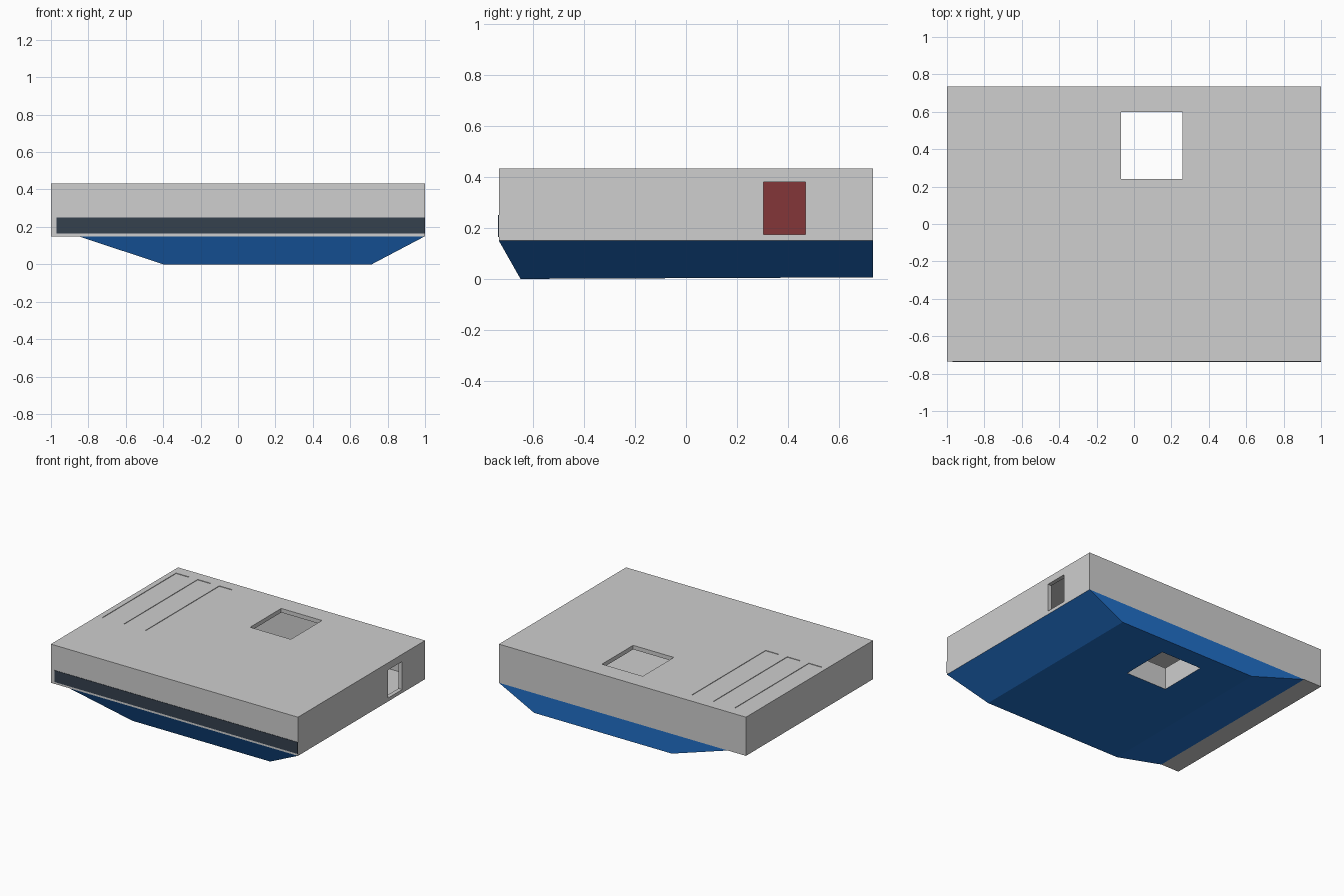
import bpy, bmesh

if "Cube" in bpy.data.objects:
    bpy.data.objects.remove(bpy.data.objects["Cube"])


def material(name, rgb):
    m = bpy.data.materials.new(name)
    m.diffuse_color = (*rgb, 1)
    m.use_nodes = True
    m.node_tree.nodes["Principled BSDF"].inputs["Base Color"].default_value = m.diffuse_color
    return m


GREY = material("light grey", (0.62, 0.62, 0.62))
BLUE = material("hull blue", (0.015, 0.16, 0.58))
SLATE = material("dark slate", (0.036, 0.052, 0.076))
RED = material("dark red", (0.23, 0.037, 0.04))

X, Y = 1.0, 0.735            # half length and half depth of the cabin
Z0, Z1 = 0.15, 0.433         # underside and top of the cabin
WALL, FLOOR = 0.03, 0.015    # thicknesses
HOLE = (-0.07, 0.26, 0.24, 0.60)


def block(name, x0, x1, y0, y1, z0, z1, mat=GREY, base=None):
    """Box; base = optional (x0, x1, y0, y1) for a tapered bottom."""
    bx0, bx1, by0, by1 = base or (x0, x1, y0, y1)
    bm = bmesh.new()
    low = [bm.verts.new(p) for p in
           ((bx0, by0, z0), (bx1, by0, z0), (bx1, by1, z0), (bx0, by1, z0))]
    top = [bm.verts.new(p) for p in
           ((x0, y0, z1), (x1, y0, z1), (x1, y1, z1), (x0, y1, z1))]
    bm.faces.new(low[::-1])
    bm.faces.new(top)
    for i in range(4):
        j = (i + 1) % 4
        bm.faces.new((low[i], low[j], top[j], top[i]))
    me = bpy.data.meshes.new(name)
    bm.to_mesh(me)
    bm.free()
    me.materials.append(mat)
    ob = bpy.data.objects.new(name, me)
    bpy.context.collection.objects.link(ob)
    return ob


def cut(ob, *bounds):
    """Subtract a box from an object."""
    cutter = block("cutter", *bounds)
    cutter.hide_render = True
    mod = ob.modifiers.new("cut", 'BOOLEAN')
    mod.operation = 'DIFFERENCE'
    mod.solver = 'EXACT'
    mod.object = cutter
    bpy.context.view_layer.objects.active = ob
    bpy.ops.object.modifier_apply(modifier=mod.name)
    bpy.data.objects.remove(cutter)


# Tapered hull with a shaft through it
hull = block("hull", -0.853, X, -Y, Y, 0, Z0, BLUE, base=(-0.40, 0.715, -0.65, Y))
for v in hull.data.vertices:
    if v.co.z < 0.01 and v.co.y > 0:
        v.co.z = 0.006       # bottom rises slightly to the back
cut(hull, *HOLE, -0.1, 0.3)
if len(hull.data.materials) < 2:
    hull.data.materials.append(GREY)
grey_slot = list(hull.data.materials).index(GREY)
for p in hull.data.polygons:
    c = p.center
    inside = HOLE[0] - 0.01 < c.x < HOLE[1] + 0.01 and HOLE[2] - 0.01 < c.y < HOLE[3] + 0.01
    p.material_index = grey_slot if inside and abs(p.normal.z) < 0.05 else 0

# Floor and roof with the hatch opening
floor = block("floor", -X, X, -Y, Y, Z0, Z0 + FLOOR)
cut(floor, *HOLE, 0, 0.3)
roof = block("roof", -X, X, -Y, Y, Z1 - WALL, Z1)
cut(roof, *HOLE, 0.3, 0.6)

# Three shallow roof recesses
for i in range(3):
    x = -0.96 + 0.175 * i
    cut(roof, x, x + 0.105, -0.20, 0.655, Z1 - 0.004, 0.6)

# Walls of the hollow cabin
zl, zh = Z0 + FLOOR, Z1 - WALL
block("left_wall", -X, -X + WALL, -Y, Y, zl, zh)
block("back_wall", -X + WALL, X - WALL, Y - WALL, Y, zl, zh)
block("front_wall", -X + WALL, X - WALL, -Y, -Y + WALL, zl, zh)
right = block("right_wall", X - WALL, X, -Y, Y, zl, zh)
cut(right, 0.9, 1.1, 0.305, 0.47, 0.175, 0.38)

# Dark window band on the front
block("front_window_band", -0.97, X, -Y - 0.003, -Y + 0.002, 0.165, 0.25, SLATE)

# Red partition seen through the doorway
block("inner_partition", -0.38, -0.36, 0.29, Y - WALL, zl, zh, RED)
